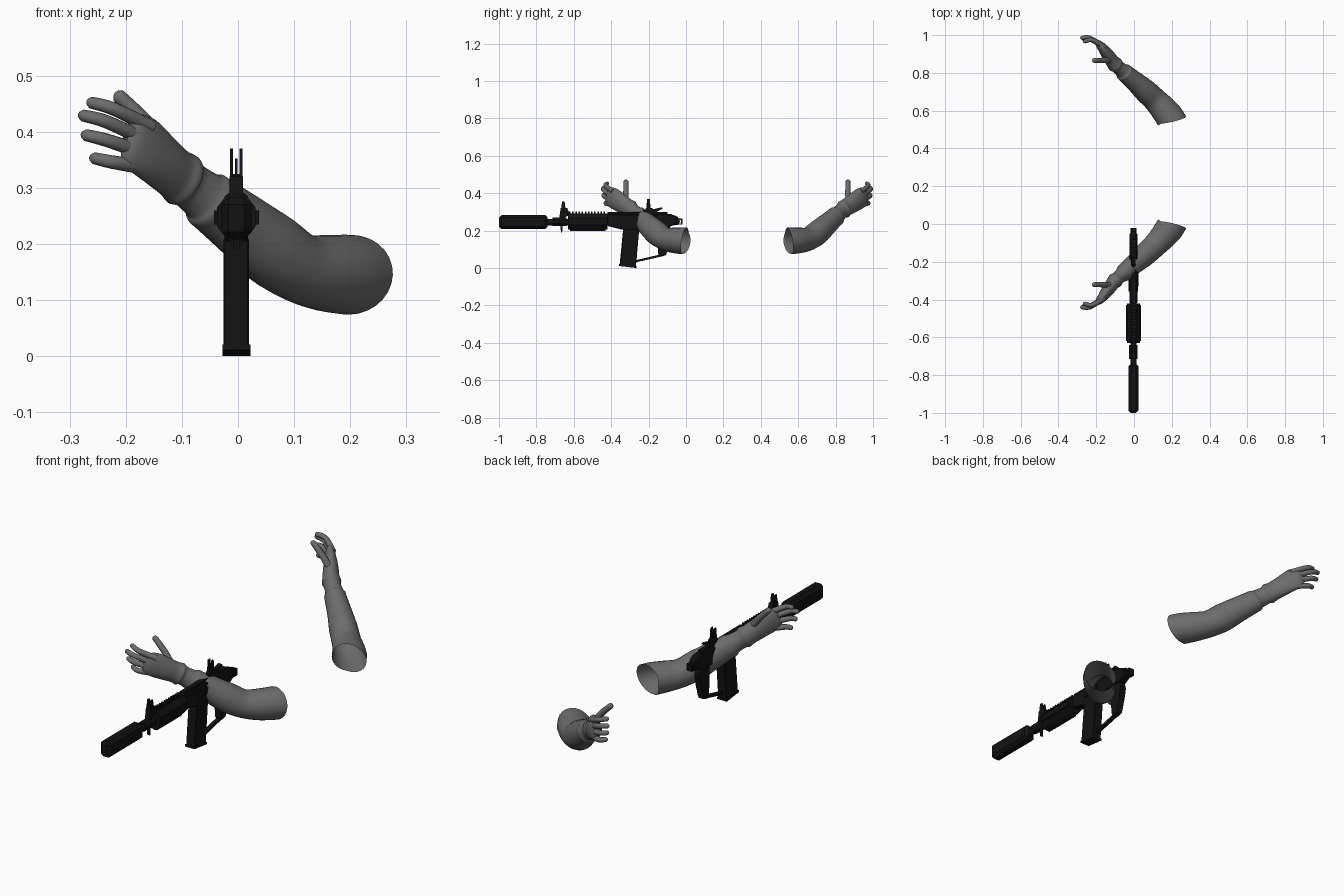
import bpy, bmesh, math
from mathutils import Vector

if "Cube" in bpy.data.objects:
    bpy.data.objects.remove(bpy.data.objects["Cube"])

GX = -0.003  # centre plane of the weapon


def material(name, v):
    m = bpy.data.materials.new(name)
    m.diffuse_color = (v, v, v, 1)
    m.use_nodes = True
    m.node_tree.nodes["Principled BSDF"].inputs["Base Color"].default_value = m.diffuse_color
    return m


GREY = material("grey_cloth", 0.15)
BLACK = material("gun_black", 0.006)


def finish(name, bm, mat, smooth=None):
    bmesh.ops.recalc_face_normals(bm, faces=bm.faces)
    me = bpy.data.meshes.new(name)
    bm.to_mesh(me)
    bm.free()
    me.materials.append(mat)
    ob = bpy.data.objects.new(name, me)
    bpy.context.collection.objects.link(ob)
    if smooth:
        bpy.ops.object.select_all(action='DESELECT')
        ob.select_set(True)
        bpy.context.view_layer.objects.active = ob
        bpy.ops.object.shade_smooth_by_angle(angle=math.radians(smooth))
    return ob


def catmull(rows, n):
    """Smoothly resample rows of numbers."""
    out = []
    for i in range(len(rows) - 1):
        a, b, c, d = (rows[max(0, min(len(rows) - 1, i + k))] for k in (-1, 0, 1, 2))
        for s in range(n):
            t = s / n
            out.append([0.5 * (2 * q + (r - p) * t + (2 * p - 5 * q + 4 * r - u) * t * t
                               + (3 * q - p - 3 * r + u) * t ** 3) for p, q, r, u in zip(a, b, c, d)])
    return out + [list(rows[-1])]


def loft(bm, rows, segs, first_dir=None, cap_start=True):
    """Tube through rows of (x, y, z, vertical radius, side radius)."""
    pts = [Vector(r[:3]) for r in rows]
    rings = []
    for i, r in enumerate(rows):
        d = pts[min(i + 1, len(pts) - 1)] - pts[max(i - 1, 0)]
        if i == 0 and first_dir:
            d = Vector(first_dir)
        d.normalize()
        up = Vector((0, 0, 1))
        w = (up - d * up.dot(d)).normalized()
        n = d.cross(w)
        rings.append([bm.verts.new(pts[i] + w * r[3] * math.cos(a) + n * r[4] * math.sin(a))
                      for a in (2 * math.pi * k / segs for k in range(segs))])
    for a, b in zip(rings, rings[1:]):
        for k in range(segs):
            bm.faces.new((a[k], a[(k + 1) % segs], b[(k + 1) % segs], b[k]))
    if cap_start:
        bm.faces.new(rings[0])
    bm.faces.new(rings[-1])


# Sleeve, wrist cuff and palm
ARM = [(.2, .552, .145, .072, .078), (.155, .61, .148, .068, .071), (.108, .66, .158, .062, .064),
       (.06, .705, .19, .066, .062), (.01, .75, .23, .060, .054), (-.04, .792, .268, .054, .048),
       (-.054, .805, .279, .053, .047), (-.062, .812, .286, .046, .040), (-.088, .833, .306, .043, .036),
       (-.098, .843, .314, .050, .042), (-.112, .858, .325, .047, .037), (-.135, .89, .345, .050, .034),
       (-.165, .93, .372, .055, .026), (-.188, .955, .386, .048, .018), (-.2, .965, .392, .03, .007)]
# Thumb and fingers: centre line points
DIGITS = {
    "thumb": [(-.115, .868, .35), (-.155, .866, .405), (-.188, .866, .44), (-.213, .866, .464)],
    "index": [(-.155, .935, .408), (-.22, .974, .44), (-.262, .966, .452)],
    "middle": [(-.17, .945, .388), (-.235, .986, .418), (-.277, .985, .429)],
    "ring": [(-.175, .948, .365), (-.235, .984, .385), (-.272, .980, .394)],
    "little": [(-.175, .945, .338), (-.225, .974, .346), (-.257, .967, .353)],
}


def build_arm(name, mirrored):
    def place(bm):
        if mirrored:
            for v in bm.verts:
                v.co.y = 0.545 - v.co.y
    bm = bmesh.new()
    loft(bm, catmull(ARM, 3), 28, (-.22, .95, .16), False)
    place(bm)
    finish(name + "_sleeve_and_palm", bm, GREY, 50)
    bm = bmesh.new()
    for key, line in DIGITS.items():
        r = 0.016 if key == "thumb" else 0.0135
        path = catmull(line, 4)
        rows = [p + [r * (1 - .25 * i / len(path))] * 2 for i, p in enumerate(path)]
        d = (Vector(path[-1]) - Vector(path[-2])).normalized()
        for t, f in ((.003, .62), (.006, .45), (.008, .2)):  # rounded tip
            rows.append([*(Vector(path[-1]) + d * t), r * f, r * f])
        loft(bm, rows, 12)
    place(bm)
    finish(name + "_fingers", bm, GREY, 60)


build_arm("far_arm", False)
build_arm("near_arm", True)


def slab(name, profile, width, x=GX, bevel=0.0):
    """Side profile of (y, z) points extruded across x."""
    bm = bmesh.new()
    l, r = ([bm.verts.new((x + s * width / 2, y, z)) for y, z in profile] for s in (-1, 1))
    n = len(profile)
    bm.faces.new(l)
    bm.faces.new(r)
    for k in range(n):
        bm.faces.new((l[k], l[(k + 1) % n], r[(k + 1) % n], r[k]))
    if bevel:
        bmesh.ops.bevel(bm, geom=bm.edges[:], offset=bevel, segments=1, affect='EDGES')
    return finish(name, bm, BLACK)


def box(name, y0, y1, z0, z1, width, x=GX, bevel=0.0):
    return slab(name, [(y0, z0), (y1, z0), (y1, z1), (y0, z1)], width, x, bevel)


def rod(name, y0, y1, z, r, segs=16, sx=1.0, x=GX):
    """Prism or cylinder running along y."""
    bm = bmesh.new()
    off = math.pi / segs
    ends = [[bm.verts.new((x + sx * r * math.cos(off + 2 * math.pi * k / segs), y,
                           z + r * math.sin(off + 2 * math.pi * k / segs))) for k in range(segs)]
            for y in (y0, y1)]
    for k in range(segs):
        bm.faces.new((ends[0][k], ends[0][(k + 1) % segs], ends[1][(k + 1) % segs], ends[1][k]))
    bm.faces.new(ends[0])
    bm.faces.new(ends[1])
    return finish(name, bm, BLACK, 40 if segs > 8 else None)


# Suppressor and barrel
box("suppressor", -1.0, -.74, .208, .283, .054, bevel=.013)
rod("barrel", -.75, -.6, .245, .017)
rod("gas_block", -.715, -.64, .248, .024, 8)

# Handguard with rails
rod("handguard", -.63, -.42, .248, .046, 8, .8)
for s in (-1, 1):
    box("side_rail", -.62, -.43, .235, .26, .012, GX + s * .034)
box("lower_rail", -.62, -.43, .197, .21, .022)
for i in range(12):
    box("rail_tooth", -.625 + i * .0168, -.617 + i * .0168, .288, .302, .022)

# Receiver, top rail and rear end
slab("receiver", [(-.42, .225), (-.34, .205), (-.24, .205), (-.2, .218), (-.09, .218), (-.05, .24),
                  (-.05, .275), (-.08, .288), (-.42, .288)], .042, bevel=.004)
box("top_rail", -.42, -.10, .285, .30, .022)
box("ejection_cover", -.33, -.24, .24, .268, .008, GX + .022)
slab("rear_cap", [(-.085, .225), (-.04, .232), (-.032, .25), (-.045, .275), (-.085, .29)], .03, bevel=.003)
for z in (.232, .258):
    box("sling_loop_bar", -.045, -.02, z, z + .006, .03)
box("sling_loop_end", -.026, -.02, .232, .264, .03)

# Front and rear sights
for label, y, top in (("front", -.655, .355), ("rear", -.20, .37)):
    slab(label + "_sight_base", [(y - .025, .255 if label == "front" else .298), (y + .035, .285),
                                 (y + .02, .32), (y - .015, .32)], .024)
    for s in (-1, 1):
        slab(label + "_sight_ear", [(y - .013, .31), (y + .012, .31), (y + .006, top), (y - .008, top)],
             .005, GX + s * .0085)
    box(label + "_sight_post", y - .003, y + .003, .315, top - .018, .004)
slab("bayonet_lug", [(-.69, .235), (-.66, .23), (-.662, .19), (-.668, .19), (-.672, .225)], .012)
slab("sight_brace", [(-.23, .298), (-.16, .298), (-.125, .318), (-.13, .325), (-.17, .315), (-.23, .31)], .018)

# Magazine
slab("magazine", [(-.355, .015), (-.268, .004), (-.25, .21), (-.336, .21)], .046, bevel=.003)
slab("magazine_floor", [(-.358, .011), (-.266, .0), (-.265, .01), (-.357, .021)], .05)

# Rear grip and the brace joining it to the magazine
slab("rear_grip", [(-.155, .222), (-.085, .222), (-.075, .19), (-.095, .14), (-.105, .07), (-.135, .06),
                   (-.15, .075), (-.145, .14)], .032, bevel=.005)
slab("grip_brace", [(-.27, .03), (-.13, .062), (-.13, .074), (-.27, .042)], .018)
slab("trigger", [(-.2, .21), (-.185, .21), (-.19, .165), (-.197, .165)], .008)
